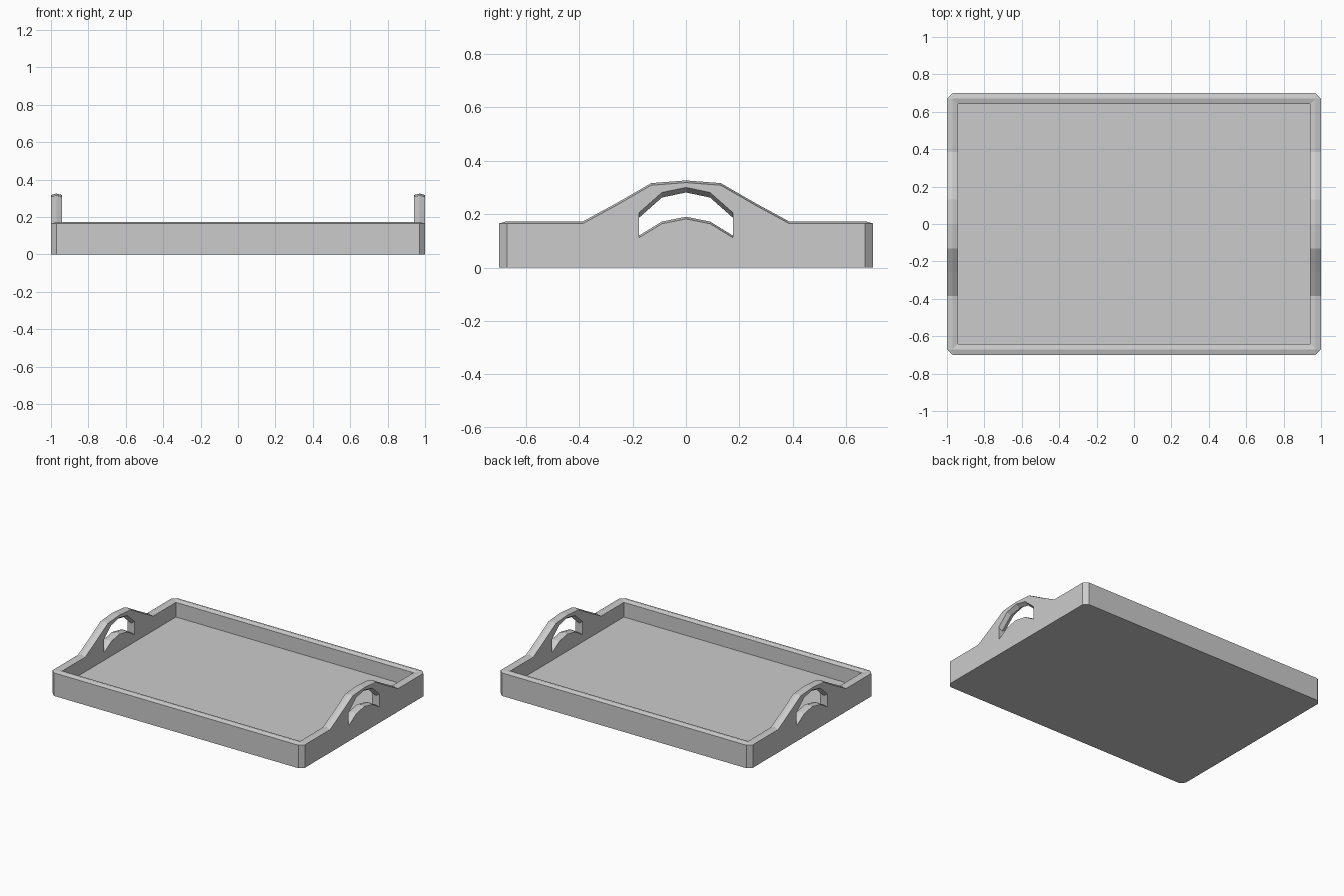
import bpy, bmesh

if "Cube" in bpy.data.objects:
    bpy.data.objects.remove(bpy.data.objects["Cube"])

EDGE, RIDGE, FLOOR = 0.165, 0.008, 0.06


def make_object(name, bm):
    bmesh.ops.remove_doubles(bm, verts=bm.verts, dist=1e-5)
    bmesh.ops.recalc_face_normals(bm, faces=bm.faces)
    mesh = bpy.data.meshes.new(name)
    bm.to_mesh(mesh)
    bm.free()
    obj = bpy.data.objects.new(name, mesh)
    bpy.context.collection.objects.link(obj)
    return obj


def loft(bm, rings):
    # Skin closed rings in order and cap both ends
    rows = [[bm.verts.new(p) for p in ring] for ring in rings]
    n = len(rows[0])
    for a, b in zip(rows, rows[1:]):
        for i in range(n):
            j = (i + 1) % n
            bm.faces.new((a[i], a[j], b[j], b[i]))
    bm.faces.new(rows[0])
    bm.faces.new(rows[-1])


# Handle outline along one end wall: (y, edge height)
half = [(-0.385, EDGE), (-0.26, 0.233), (-0.13, 0.308)]
handle = half + [(0, 0.318)] + [(-y, z) for y, z in reversed(half)]

# Stations round the rim: outer, ridge and inner plan points, plus height
stations = []
for s in (1, -1):
    ridge, inner = (s * 0.971, s * -0.671), (s * 0.942, s * -0.642)
    stations.append(((s * 0.97, s * -0.7), ridge, inner, EDGE))
    stations.append(((s, s * -0.67), ridge, inner, EDGE))
    for y, z in handle:
        stations.append(((s, s * y), (s * 0.971, s * y), (s * 0.942, s * y), z))
    ridge, inner = (s * 0.971, s * 0.671), (s * 0.942, s * 0.642)
    stations.append(((s, s * 0.67), ridge, inner, EDGE))
    stations.append(((s * 0.97, s * 0.7), ridge, inner, EDGE))

# Tray body with ridged rim and raised ends
bm = bmesh.new()
loft(bm, [
    [(*o, 0) for o, r, i, z in stations],
    [(*o, z) for o, r, i, z in stations],
    [(*r, z + RIDGE) for o, r, i, z in stations],
    [(*i, z) for o, r, i, z in stations],
    [(*i, FLOOR) for o, r, i, z in stations],
])
tray = make_object("serving_tray", bm)

# Handle opening: (y, height at the narrow middle, flare towards each face)
opening = [(-0.175, 0.12, -0.008), (-0.09, 0.172, -0.008), (0, 0.19, -0.008),
           (0.09, 0.172, -0.008), (0.175, 0.12, -0.008), (0.175, 0.187, 0.019),
           (0.09, 0.262, 0.019), (0, 0.281, 0.019), (-0.09, 0.262, 0.019),
           (-0.175, 0.187, 0.019)]
for s in (1, -1):
    bm = bmesh.new()
    loft(bm, [[(s * x, y, z + k * d) for y, z, d in opening]
              for x, k in ((0.913, 2), (0.971, 0), (1.029, 2))])
    cutter = make_object("handle_opening_cutter", bm)
    cutter.hide_render = True
    mod = tray.modifiers.new("handle_opening", 'BOOLEAN')
    mod.operation = 'DIFFERENCE'
    mod.solver = 'EXACT'
    mod.object = cutter
    bpy.context.view_layer.objects.active = tray
    bpy.ops.object.modifier_apply(modifier=mod.name)
    bpy.data.objects.remove(cutter)
